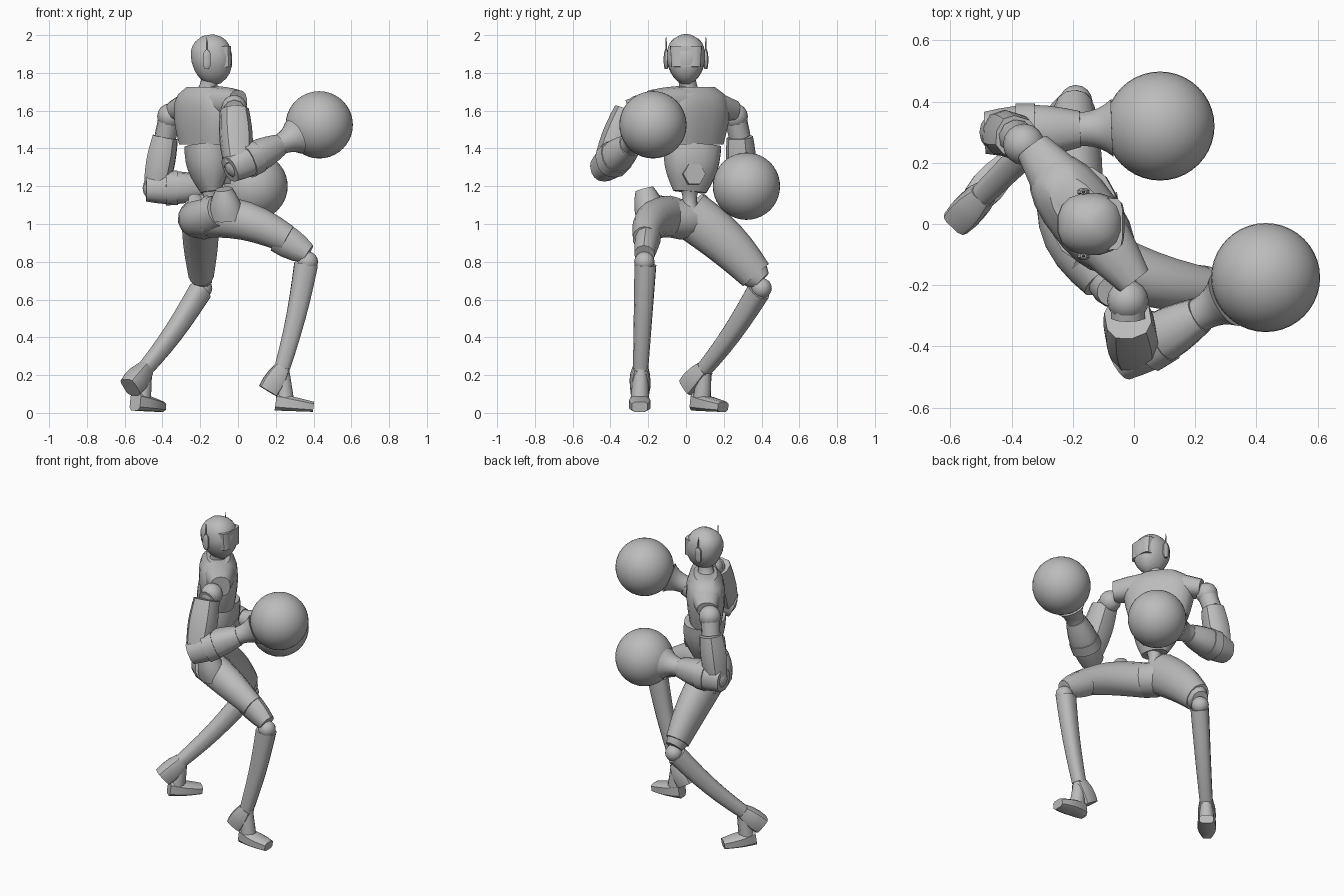
import bpy, bmesh, math
from mathutils import Vector

if "Cube" in bpy.data.objects:
    bpy.data.objects.remove(bpy.data.objects["Cube"], do_unlink=True)

SHADE = (.5, .5, .5, 1)
grey = bpy.data.materials.new("plain_grey")
grey.use_nodes = True
grey.diffuse_color = SHADE
grey.node_tree.nodes["Principled BSDF"].inputs["Base Color"].default_value = SHADE

UP = Vector((0, 0, 1))
FORWARD = Vector((1, 0, 0))
CHEST_FORWARD = Vector((.8, .6, 0))
BELLY_FORWARD = Vector((1, .2, 0))


def finish(name, bm):
    bmesh.ops.recalc_face_normals(bm, faces=bm.faces)
    mesh = bpy.data.meshes.new(name)
    bm.to_mesh(mesh)
    bm.free()
    mesh.materials.append(grey)
    part = bpy.data.objects.new(name, mesh)
    bpy.context.collection.objects.link(part)
    bpy.ops.object.select_all(action='DESELECT')
    part.select_set(True)
    bpy.context.view_layer.objects.active = part
    bpy.ops.object.shade_smooth_by_angle(angle=math.radians(38))


def taper(start, end, bulge=0):
    """Radius rule: straight taper with an optional swelling in the middle."""
    return lambda t: start + (end - start) * t + bulge * math.sin(math.pi * t)


def dome(radius, fullness, least):
    """Radius rule: rounded at both ends."""
    return lambda t: max(least, radius * math.sqrt(max(0, 1 - abs(2 * t - 1) ** fullness)))


def limb(name, start, end, width, depth=None, bow=(0, 0, 0), side_axis=None,
         sides=14, steps=6, power=2):
    """Skin superellipse rings from start to end, with radii given by rules."""
    start, end, bow = Vector(start), Vector(end), Vector(bow)
    depth = depth or width
    bm = bmesh.new()
    loops = []
    for step in range(steps + 1):
        t = step / steps
        centre = start.lerp(end, t) + bow * math.sin(math.pi * t)
        along = (end - start + bow * math.pi * math.cos(math.pi * t)).normalized()
        across = side_axis or along.cross(UP)
        across = (across - along * across.dot(along)).normalized()
        over = along.cross(across)
        loop = []
        for k in range(sides):
            angle = math.tau * (k + .5) / sides
            c, s = math.cos(angle), math.sin(angle)
            u = math.copysign(abs(c) ** (2 / power), c) * width(t)
            v = math.copysign(abs(s) ** (2 / power), s) * depth(t)
            loop.append(bm.verts.new(centre + across * u + over * v))
        loops.append(loop)
    for lower, upper in zip(loops, loops[1:]):
        for k in range(sides):
            n = (k + 1) % sides
            bm.faces.new((lower[k], lower[n], upper[n], upper[k]))
    bm.faces.new(loops[0])
    bm.faces.new(loops[-1])
    finish(name, bm)


def ball(name, centre, radius, segments=16):
    bm = bmesh.new()
    bmesh.ops.create_uvsphere(bm, u_segments=segments, v_segments=segments // 2, radius=radius)
    bmesh.ops.translate(bm, verts=bm.verts, vec=centre)
    finish(name, bm)


# Head with a narrowing jaw, visor and neck
skull = dome(.11, 3, .03)
limb("head", (-.115, 0, 1.74), (-.16, 0, 2), lambda t: skull(t) * min(1, .8 + .4 * t),
     lambda t: skull(t) * min(.93, .65 + .6 * t), side_axis=FORWARD, sides=16, steps=12,
     power=2.4)
limb("visor", (-.092, 0, 1.83), (-.097, 0, 1.94), taper(.06, .06), taper(.08, .086),
     side_axis=FORWARD, steps=1, power=5)
limb("neck", (-.17, .02, 1.66), (-.14, 0, 1.81), taper(.075, .055, -.018), side_axis=FORWARD)

# Ear pods with thin spikes
for side, sign in (("lead", -1), ("rear", 1)):
    y = sign * .105
    limb(side + "_ear_pod", (-.165, y, 1.82), (-.165, y, 1.92), dome(.022, 6, .01),
         dome(.014, 6, .008), side_axis=FORWARD, sides=8)
    limb(side + "_ear_spike", (-.165, y, 1.9), (-.165, y, 1.99), taper(.006, .002),
         side_axis=FORWARD, sides=6, steps=1)

# Chest, shoulder yoke, belly and waist
ribs = taper(.18, .21, .02)
limb("chest", (-.17, .035, 1.42), (-.17, .035, 1.725),
     lambda t: .55 * (ribs(t) - .08 * t ** 8), lambda t: ribs(t) - .08 * t ** 8,
     side_axis=CHEST_FORWARD, sides=20, steps=8, power=2.5)
limb("shoulder_yoke", (-.33, .25, 1.6), (0, -.185, 1.645), taper(.06, .06, .045),
     taper(.055, .065, .025), bow=(0, 0, .02), power=2.4)
limb("belly", (-.145, .02, 1.17), (-.165, .035, 1.42), taper(.05, .115, .025),
     taper(.09, .155, .02), side_axis=BELLY_FORWARD, power=2.4)
limb("belly_panel", (-.1, .035, 1.265), (-.045, .045, 1.265), taper(.065, .06),
     side_axis=UP, sides=6, steps=1)
limb("waist", (-.15, .02, 1.05), (-.145, .02, 1.2), taper(.06, .055, -.02), side_axis=FORWARD)

# Pelvis with raised hip crests
limb("pelvis", (-.09, -.18, 1.07), (-.24, .13, 1.04), taper(.085, .08, .035),
     taper(.09, .085, .02), bow=(-.02, 0, -.03))
limb("lead_hip_crest", (-.06, -.18, 1.03), (-.075, -.22, 1.185), taper(.1, .045, .01),
     taper(.08, .05, .01))
limb("rear_hip_crest", (-.2, .03, 1.07), (-.23, .1, 1.145), taper(.08, .035), taper(.03, .02))


def leg(side, groin, thigh_end, knee, shin_top, ankle, heel, toe_direction, bow, shin_bow,
        height):
    """Thigh, cuff, knee ball, shin with flared heel guard, and wedge foot."""
    groin, thigh_end, knee, ankle = map(Vector, (groin, thigh_end, knee, ankle))
    limb(side + "_thigh", groin, thigh_end, taper(.1, .068, .01), height, bow=bow)
    limb(side + "_thigh_cuff", groin.lerp(thigh_end, .9), knee + UP * .04,
         taper(.07, .055), taper(.085, .055, .01), sides=10, steps=3)
    ball(side + "_knee", knee, .054)
    limb(side + "_shin", shin_top, ankle, taper(.056, .04), taper(.063, .042),
         bow=shin_bow, power=2.5)
    limb(side + "_heel_guard", ankle, heel, taper(.04, .05, .01), taper(.042, .056, .008),
         sides=12, steps=3, power=4)
    toe_direction = Vector(toe_direction).normalized()
    sole = Vector((heel[0], heel[1], .06)) + toe_direction * .04
    toe = sole + toe_direction * .2 - UP * .028
    limb(side + "_foot", sole, toe, taper(.038, .044, .018), taper(.05, .028),
         sides=8, steps=4, power=3.5)
    limb(side + "_ankle", ankle, sole + toe_direction * .05, taper(.036, .05),
         side_axis=toe_direction, sides=10, steps=2)


leg("lead", groin=(-.17, -.08, 1.04), thigh_end=(.26, -.215, .92), knee=(.37, -.22, .8),
    shin_top=(.36, -.215, .785), ankle=(.235, -.24, .24), heel=(.16, -.245, .115),
    toe_direction=(1, 0, 0), bow=(0, -.03, .035), shin_bow=(.01, 0, 0),
    height=taper(.11, .075, .01))
leg("rear", groin=(-.2, .02, 1.05), thigh_end=(-.195, .37, .73), knee=(-.19, .4, .66),
    shin_top=(-.2, .385, .645), ankle=(-.49, .1, .235), heel=(-.57, .015, .135),
    toe_direction=(.65, .75, 0), bow=(0, .01, .015), shin_bow=(0, 0, -.02),
    height=taper(.13, .09, .01))


def arm(side, shoulder, top, elbow, glove, thick):
    """Shoulder ball, sleeve, upper arm, forearm with band, and round glove."""
    shoulder, top, elbow, glove = map(Vector, (shoulder, top, elbow, glove))
    ball(side + "_shoulder", shoulder, .068)
    limb(side + "_shoulder_sleeve", shoulder, top, taper(.06, .058), sides=10, steps=1)
    limb(side + "_upper_arm", top, elbow, taper(thick * .9, thick * .85, thick * .15),
         sides=10, power=2.5)
    ball(side + "_elbow", elbow, .07)

    def sleeve(part, begin, stop, radius, **options):
        limb(side + part, elbow.lerp(glove, begin), elbow.lerp(glove, stop), radius, **options)

    sleeve("_forearm", -.1, .5, taper(.07, .06, .022), power=2.4)
    sleeve("_forearm_band", .1, .22, taper(.093, .091), steps=1, power=2.4)
    sleeve("_glove_cuff", .45, .7, lambda t: .055 + .04 * t ** 3, sides=24)
    ball(side + "_glove", glove, .178, segments=40)


arm("lead", shoulder=(-.02, -.25, 1.615), top=(-.02, -.305, 1.6), elbow=(0, -.42, 1.31),
    glove=(.43, -.175, 1.525), thick=.085)
arm("rear", shoulder=(-.36, .26, 1.57), top=(-.385, .285, 1.46), elbow=(-.435, .3, 1.19),
    glove=(.085, .32, 1.2), thick=.075)
